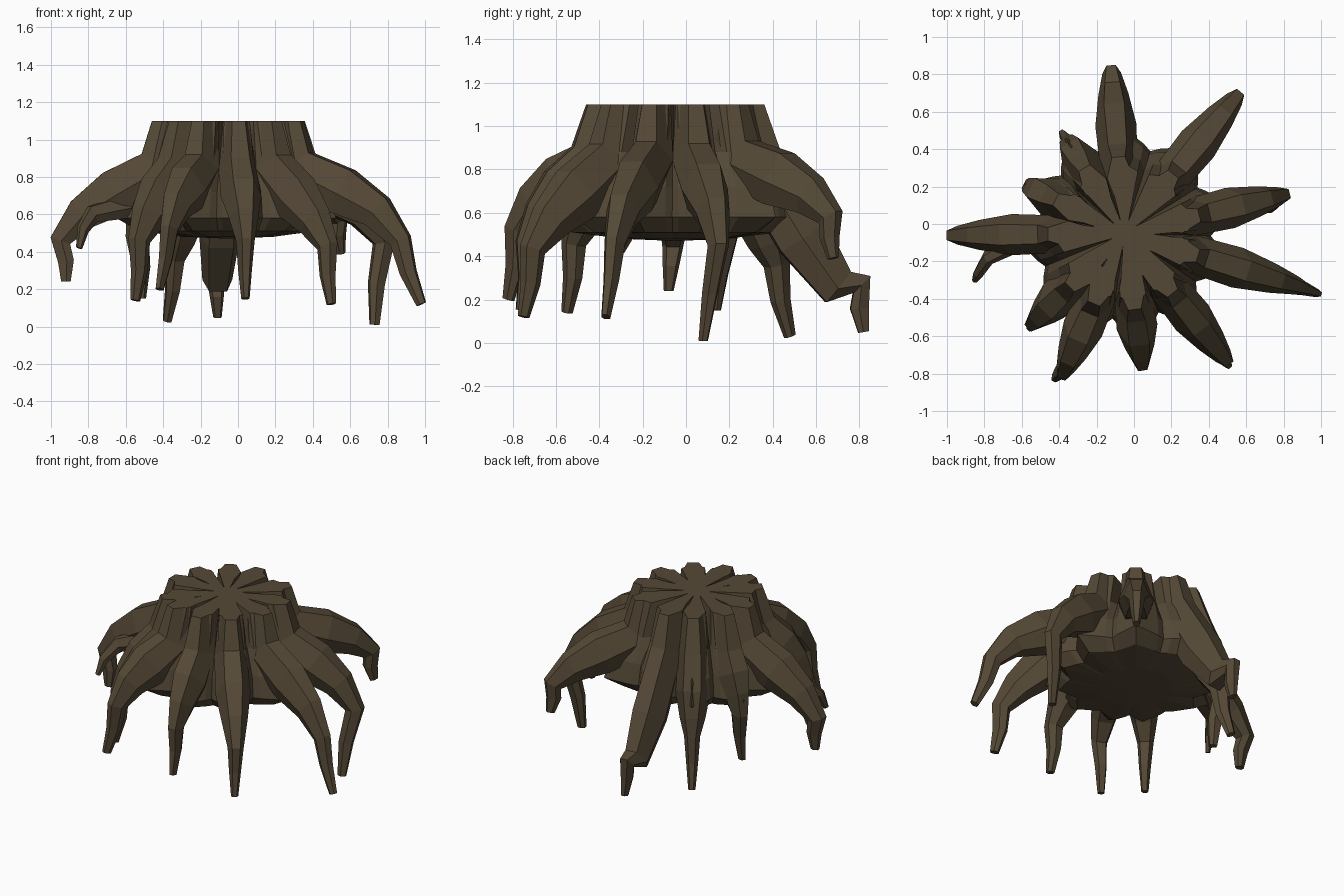
import bpy, bmesh, math, random
from mathutils import Vector

random.seed(4)
if "Cube" in bpy.data.objects:
    bpy.data.objects.remove(bpy.data.objects["Cube"])

bark = bpy.data.materials.new("dark bark brown")
bark.use_nodes = True
colour = (0.09, 0.066, 0.037, 1)
bark.diffuse_color = colour
bark.node_tree.nodes["Principled BSDF"].inputs["Base Color"].default_value = colour

CENTRE = Vector((-0.05, -0.05, 0))
TOP = 1.1


def finish(name, bm):
    bmesh.ops.recalc_face_normals(bm, faces=bm.faces)
    mesh = bpy.data.meshes.new(name)
    bm.to_mesh(mesh)
    bm.free()
    mesh.materials.append(bark)
    bpy.context.collection.objects.link(bpy.data.objects.new(name, mesh))


def bridge(bm, rings):
    for a, b in zip(rings, rings[1:]):
        n = len(a)
        for i in range(n):
            j = (i + 1) % n
            bm.faces.new((a[i], a[j], b[j], b[i]))


def fan(bm, ring, point):
    hub = bm.verts.new(point)
    for i, v in enumerate(ring):
        bm.faces.new((v, ring[(i + 1) % len(ring)], hub))


# Six-sided tapering limb: narrow ridge outside, wide flanks, narrower underside
SECTION = [(-.25, .5), (.25, .5), (.5, -.05), (.3, -.5), (-.3, -.5), (-.5, -.05)]


def limb(name, path, sizes, outward, flat_start=True):
    side = Vector((-outward.y, outward.x, 0)).normalized()
    bm = bmesh.new()
    rings = []
    for i, (p, (width, depth)) in enumerate(zip(path, sizes)):
        tangent = path[min(i + 1, len(path) - 1)] - path[max(i - 1, 0)]
        if i == 0 and flat_start:
            tangent = Vector((0, 0, -1))
        normal = tangent.normalized().cross(side).normalized()
        rings.append([bm.verts.new(p + side * u * width + normal * v * depth)
                      for u, v in SECTION])
    bridge(bm, rings)
    bm.faces.new(rings[0])
    bm.faces.new(rings[-1])
    finish(name, bm)


# Each root: knee position, tip position, lift of the arch
ROOTS = {
    "back": ((-.12, .81, .27), (-.11, .82, .05), -.1),
    "back_left": ((.54, .67, .58), (.55, .68, .39), .03),
    "left": ((.78, .15, .45), (.73, .08, .01), .05),
    "left_front": ((.87, -.33, .46), (.98, -.37, .12), .05),
    "front_left": ((.48, -.71, .43), (.5, -.75, .12), .03),
    "front": ((.04, -.73, .46), (.04, -.76, .15), .03),
    "front_right": ((-.37, -.78, .52), (-.42, -.82, .2), .04),
    "right_front": ((-.53, -.52, .46), (-.55, -.55, .14), .03),
    "right": ((-.95, -.06, .46), (-.92, -.08, .24), .04),
    "right_back": ((-.54, .19, .48), (-.52, .14, .15), .03),
    "back_right": ((-.34, .42, .36), (-.38, .48, .03), 0),
}
SIZES = [(.14, .2), (.2, .24), (.22, .25), (.16, .18), (.1, .11), (.075, .085), (.045, .05)]

angles = []
for name, (knee, tip, lift) in ROOTS.items():
    knee, tip = Vector(knee), Vector(tip)
    out = knee - CENTRE
    out.z = 0
    out.normalize()
    angles.append(math.atan2(out.y, out.x))
    start = CENTRE + out * .31 + Vector((0, 0, TOP))
    shoulder = CENTRE + out * .37 + Vector((0, 0, .85))
    middle = shoulder.lerp(knee, .45) + Vector((0, 0, lift))
    forearm = middle.lerp(knee, .6) + Vector((0, 0, lift))
    shin = knee.lerp(tip, .5) - out * .015
    limb(name + "_root", [start, shoulder, middle, forearm, knee, shin, tip], SIZES, out)

# Thin side shoot under the right root
shoot = [Vector(p) for p in ((-.6, -.08, .64), (-.78, -.18, .6), (-.83, -.26, .52), (-.85, -.3, .42))]
limb("right_side_shoot", shoot, [(.12, .12), (.08, .09), (.06, .06), (.03, .03)],
     Vector((-.8, -.5, 0)), False)

# Fluted stump core: flares into a lobe at every root, with a cleft between neighbours
angles.sort()
clefts = [random.choice((.07, .16, .24)) for a in angles]
LEVELS = [(TOP, .39, .34, 0), (.88, .45, .4, .35), (.72, .56, .47, .44),
          (.58, .6, .49, .46), (.51, .48, .42, .4), (.48, .24, .24, .23)]
bm = bmesh.new()
rings = []
for z, lobe, rim, cleft in LEVELS:
    ring = []
    for k, a in enumerate(angles):
        gap = (angles[(k + 1) % len(angles)] - a) % math.tau
        for part, r in ((0, lobe), (.38, rim), (.5, cleft or clefts[k]), (.62, rim)):
            t = a + gap * part
            ring.append(bm.verts.new(CENTRE + Vector((r * math.cos(t), r * math.sin(t), z))))
    rings.append(ring)
bridge(bm, rings)
fan(bm, rings[0], CENTRE + Vector((0, 0, TOP)))
fan(bm, rings[-1], CENTRE + Vector((0, 0, .47)))
finish("stump_core", bm)
